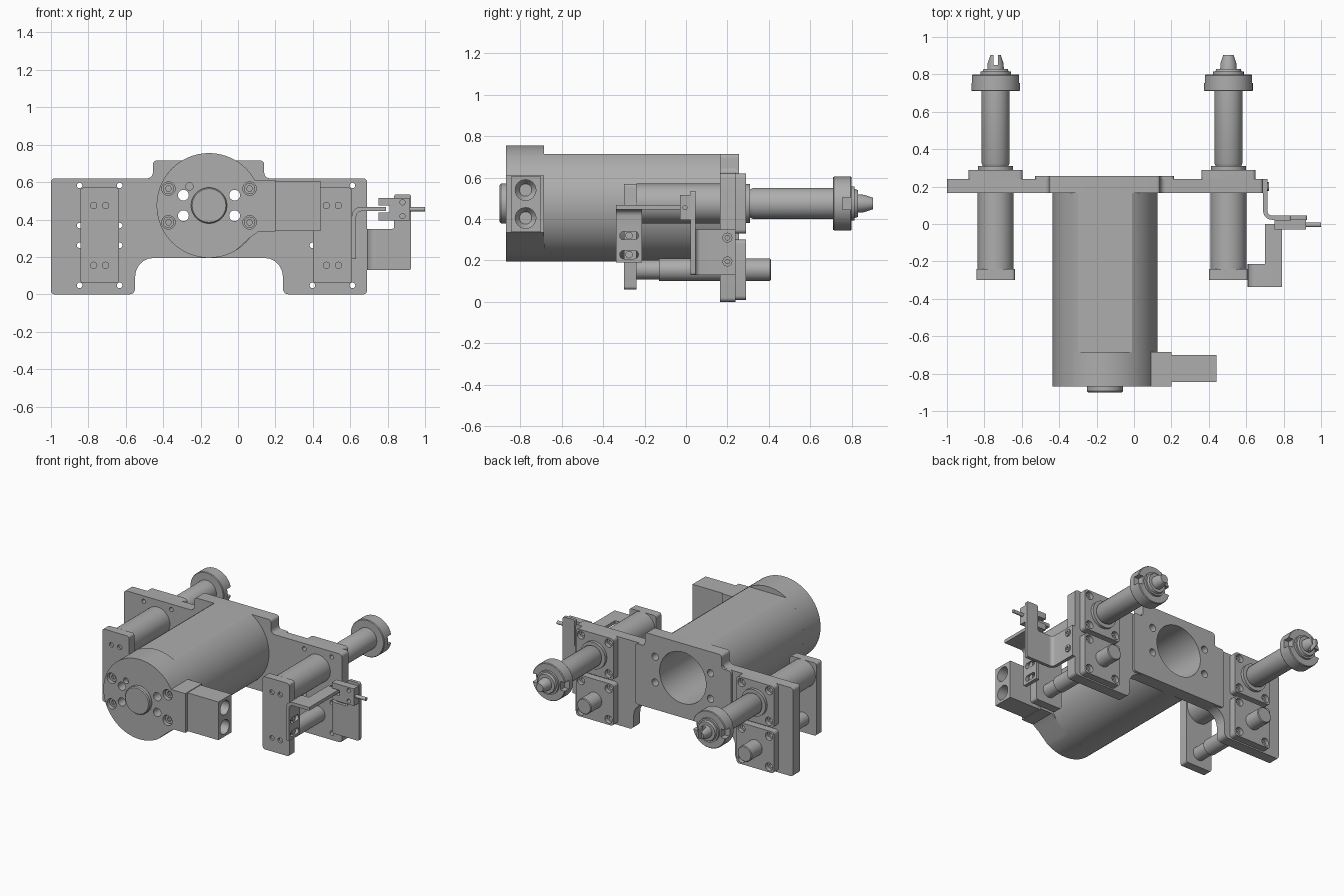
import bpy, bmesh
from math import sin, cos, radians, pi
from mathutils import Vector

if "Cube" in bpy.data.objects:
    bpy.data.objects.remove(bpy.data.objects["Cube"])

metal = bpy.data.materials.new("machined grey")
metal.use_nodes = True
GREY = (0.42, 0.42, 0.42, 1)
metal.diffuse_color = GREY
metal.node_tree.nodes["Principled BSDF"].inputs["Base Color"].default_value = GREY
parts = []


def place(axis, u, v, t):
    """Map sketch coordinates u, v and depth t to space."""
    return {"x": (t, u, v), "y": (u, t, v), "z": (u, v, t)}[axis]


def finish(name, bm):
    bmesh.ops.recalc_face_normals(bm, faces=bm.faces)
    mesh = bpy.data.meshes.new(name)
    bm.to_mesh(mesh)
    bm.free()
    mesh.materials.append(metal)
    obj = bpy.data.objects.new(name, mesh)
    bpy.context.scene.collection.objects.link(obj)
    parts.append(obj)
    return obj


def prism(name, outline, axis, t0, t1):
    bm = bmesh.new()
    face = bm.faces.new([bm.verts.new(place(axis, u, v, t0)) for u, v in outline])
    new = bmesh.ops.extrude_face_region(bm, geom=[face])["geom"]
    bmesh.ops.translate(bm, vec=Vector(place(axis, 0, 0, t1 - t0)),
                        verts=[g for g in new if isinstance(g, bmesh.types.BMVert)])
    return finish(name, bm)


def rounded(corners, radius=0.02, steps=5):
    """Fillet the corners; a third value overrides the radius."""
    out = []
    for i, c in enumerate(corners):
        p = Vector(c[:2])
        r = c[2] if len(c) > 2 else radius
        a = (Vector(corners[i - 1][:2]) - p).normalized() * r
        b = (Vector(corners[(i + 1) % len(corners)][:2]) - p).normalized() * r
        if r == 0:
            out.append(p)
            continue
        for k in range(steps + 1):
            w = k / steps * pi / 2
            out.append(p + a * (1 - sin(w)) + b * (1 - cos(w)))
    return out


def rect(u0, u1, v0, v1):
    return [(u0, v0), (u1, v0), (u1, v1), (u0, v1)]


def arc(u, v, r, a0, a1, n=48):
    angles = [radians(a0 + (a1 - a0) * i / n) for i in range(n + 1)]
    return [(u + r * cos(a), v + r * sin(a)) for a in angles]


def add_lathe(bm, axis, u, v, profile, n=32):
    rings = []
    for t, r in profile:
        rings.append([bm.verts.new(place(axis, u + r * cos(2 * pi * i / n),
                                         v + r * sin(2 * pi * i / n), t)) for i in range(n)])
    for a, b in zip(rings, rings[1:]):
        for i in range(n):
            j = (i + 1) % n
            bm.faces.new((a[i], a[j], b[j], b[i]))
    bm.faces.new(rings[0])
    bm.faces.new(rings[-1])


def lathe(name, axis, u, v, profile, n=32):
    bm = bmesh.new()
    add_lathe(bm, axis, u, v, profile, n)
    return finish(name, bm)


def cut(obj, cutter):
    parts.remove(cutter)
    cutter.hide_render = True
    mod = obj.modifiers.new("cut", "BOOLEAN")
    mod.operation, mod.solver, mod.object = "DIFFERENCE", "EXACT", cutter
    bpy.context.view_layer.objects.active = obj
    bpy.ops.object.modifier_apply(modifier=mod.name)
    bpy.data.objects.remove(cutter)


def drill(obj, axis, centres, profile, n=20):
    bm = bmesh.new()
    for u, v in centres:
        add_lathe(bm, axis, u, v, profile, n)
    cut(obj, finish("drill", bm))


def around(u, v, du, dv):
    return [(u + i * du, v + j * dv) for i in (-1, 1) for j in (-1, 1)]


MX, MZ = -0.155, 0.475          # motor axis
UNITS = (("left_side", 0.505), ("right_side", -0.74))
HIGH, LOW = 0.475, 0.155        # plunger and guide rod heights
BOLT = 0.107

# Main plate with arched bottom and raised centre
main = rounded([(-1, 0), (-0.55, 0, 0.03), (-0.55, 0.195, 0.1), (0.24, 0.195, 0.1),
                (0.24, 0, 0.03), (0.69, 0), (0.69, 0.62), (0.14, 0.62, 0.03),
                (0.14, 0.715), (-0.455, 0.715), (-0.455, 0.62, 0.03), (-1, 0.62)])
plate = prism("main_plate", main, "y", 0.165, 0.24)
raised = rounded([(-0.53, 0.195), (0.215, 0.195), (0.215, 0.62), (0.14, 0.62),
                  (0.14, 0.715), (-0.455, 0.715), (-0.455, 0.62), (-0.53, 0.62)])
boss = prism("raised_centre", raised, "y", 0.24, 0.257)
for p in (plate, boss):
    drill(p, "y", [(MX, MZ)], [(0.1, 0.18), (0.3, 0.18)], 64)
    drill(p, "y", around(MX, MZ, 0.215, 0.09), [(0.19, 0.025), (0.3, 0.025)])
drill(plate, "y", [c for _, x in UNITS for z in (HIGH, LOW) for c in around(x, z, BOLT, BOLT)],
      [(0.1, 0.015), (0.3, 0.015)], 16)

# Hollow motor body, flattened on top
body = prism("motor_body", arc(MX, MZ, 0.28, 121, 419, 72), "y", -0.685, 0.165)
drill(body, "y", [(MX, MZ)], [(-0.8, 0.18), (0.3, 0.18)], 64)

# Motor end cap with side arm
cap = prism("motor_cap", arc(MX, MZ, 0.28, 29, 301, 64) + [(0.06, 0.3), (0.11, 0.335),
            (0.2, 0.335), (0.2, 0.61)], "y", -0.87, -0.685)
drill(cap, "y", around(MX, MZ, 0.137, 0.055), [(-0.9, 0.029), (-0.6, 0.029)])
drill(cap, "y", around(MX, MZ, 0.217, 0.09), [(-0.9, 0.036), (-0.82, 0.036)])
drill(cap, "y", [(-0.26, 0.577)], [(-0.9, 0.02), (-0.84, 0.02)])
for x, z in around(MX, MZ, 0.217, 0.09):
    screw = lathe("cap_screw", "y", x, z, [(-0.85, 0.03), (-0.82, 0.03)], 20)
    drill(screw, "y", [(x, z)], [(-0.9, 0.016), (-0.835, 0.016)], 6)
lathe("motor_boss", "y", MX, MZ, [(-0.9, 0.09), (-0.893, 0.096), (-0.87, 0.096)], 48)
box = prism("connector_box", rect(0.2, 0.44, 0.338, 0.606), "z", 0, 1)
parts.remove(box)
bpy.data.objects.remove(box)
box = prism("connector_box", rect(-0.845, -0.7, 0.338, 0.606), "x", 0.2, 0.44)
drill(box, "x", [(-0.775, 0.54), (-0.775, 0.405)], [(0.33, 0.03), (0.36, 0.05), (0.5, 0.05)], 24)

# Two plunger units with guide rods
for side, x in UNITS:
    end = prism("end_plate_" + side, rounded(rect(x - 0.103, x + 0.103, 0.06, 0.57), 0.015),
                "y", -0.3, -0.24)
    bolts = [(x + d, z) for d in (-0.032, 0.032) for z in (HIGH, LOW)]
    drill(end, "y", bolts, [(-0.4, 0.017), (-0.285, 0.017)], 16)
    lathe("plunger_sleeve_" + side, "y", x, HIGH, [(-0.24, 0.096), (0.165, 0.096)], 40)
    lathe("guide_rod_" + side, "y", x, LOW,
          [(-0.24, 0.047), (-0.13, 0.047), (-0.13, 0.055), (0.405, 0.055), (0.41, 0.05)])
    for level, z in (("upper", HIGH), ("lower", LOW)):
        pad = prism(level + "_flange_" + side,
                    rounded(rect(x - 0.145, x + 0.145, z - 0.145, z + 0.145)), "y", 0.24, 0.29)
        drill(pad, "y", around(x, z, BOLT, BOLT),
              [(0.2, 0.015), (0.262, 0.015), (0.262, 0.028), (0.35, 0.028)])
    lathe("plunger_rod_" + side, "y", x, HIGH,
          [(0.28, 0.094), (0.31, 0.094), (0.31, 0.068), (0.325, 0.075), (0.72, 0.075)], 40)
    head = lathe("plunger_head_" + side, "y", x, HIGH,
                 [(0.71, 0.126), (0.715, 0.13), (0.795, 0.13), (0.8, 0.126)], 48)
    for s in (-1, 1):
        edges = sorted((x + s * 0.09, x + s * 0.2))
        cut(head, prism("notch", rect(*edges, HIGH - 0.03, HIGH + 0.03), "y", 0.755, 0.85))
    lathe("plunger_ring_" + side, "y", x, HIGH,
          [(0.79, 0.082), (0.815, 0.082), (0.815, 0.07), (0.83, 0.065)])
    tip = lathe("plunger_tip_" + side, "y", x, HIGH,
                [(0.82, 0.045), (0.86, 0.042), (0.903, 0.028)], 24)
    if x < 0:
        cut(tip, prism("slot", rect(x - 0.012, x + 0.012, 0.4, 0.55), "y", 0.85, 0.95))

# Bent flag on the left end plate
flag = rounded([(0.608, 0.19, 0), (0.632, 0.19, 0), (0.632, 0.445, 0.03), (0.79, 0.445, 0),
                (0.79, 0.468, 0), (0.608, 0.468, 0.05)])
bracket = prism("flag_upright", flag, "y", -0.338, -0.213)
for z in (0.32, 0.228):
    slot = rounded(rect(-0.32, -0.23, z - 0.02, z + 0.02), 0.019)
    cut(bracket, prism("slot", slot, "x", 0.5, 0.7))
    lathe("flag_screw", "x", -0.275, z, [(0.6, 0.018), (0.625, 0.018)], 16)
prism("flag_arm", rounded(rect(0.7, 0.79, -0.215, 0.0), 0.002), "z", 0.445, 0.468)

# Bent sensor bracket on the plate edge
bent = rounded([(0.69, 0.24, 0), (0.69, 0.022, 0.05), (0.74, 0.022, 0),
                (0.74, 0.045, 0), (0.713, 0.045, 0.025), (0.713, 0.24, 0)])
prism("sensor_bracket_bend", bent, "z", 0.13, 0.35)
prism("sensor_bracket_face", rounded([(0.74, 0.13, 0), (0.925, 0.13), (0.925, 0.535),
      (0.835, 0.535), (0.835, 0.35), (0.74, 0.35, 0)], 0.012), "y", 0.022, 0.045)
for z in (0.31, 0.195):
    screw = lathe("bracket_screw", "x", 0.2, z, [(0.71, 0.024), (0.722, 0.024)], 20)
    drill(screw, "x", [(0.2, z)], [(0.714, 0.012), (0.8, 0.012)], 6)

# Forked sensor with cable pin
fork = prism("sensor", [(0.75, 0.395), (0.92, 0.395), (0.92, 0.515), (0.75, 0.515),
             (0.75, 0.475), (0.81, 0.475), (0.81, 0.438), (0.75, 0.438)], "y", -0.03, 0.022)
drill(fork, "y", [(0.88, 0.492), (0.88, 0.418)], [(-0.1, 0.014), (0.0, 0.014)], 16)
lathe("sensor_pin", "x", -0.005, 0.455, [(0.91, 0.012), (1.0, 0.012)], 16)

# Smooth round surfaces, keep edges sharp
bpy.ops.object.select_all(action="DESELECT")
for obj in parts:
    obj.select_set(True)
bpy.context.view_layer.objects.active = parts[0]
bpy.ops.object.shade_smooth_by_angle(angle=radians(30))
